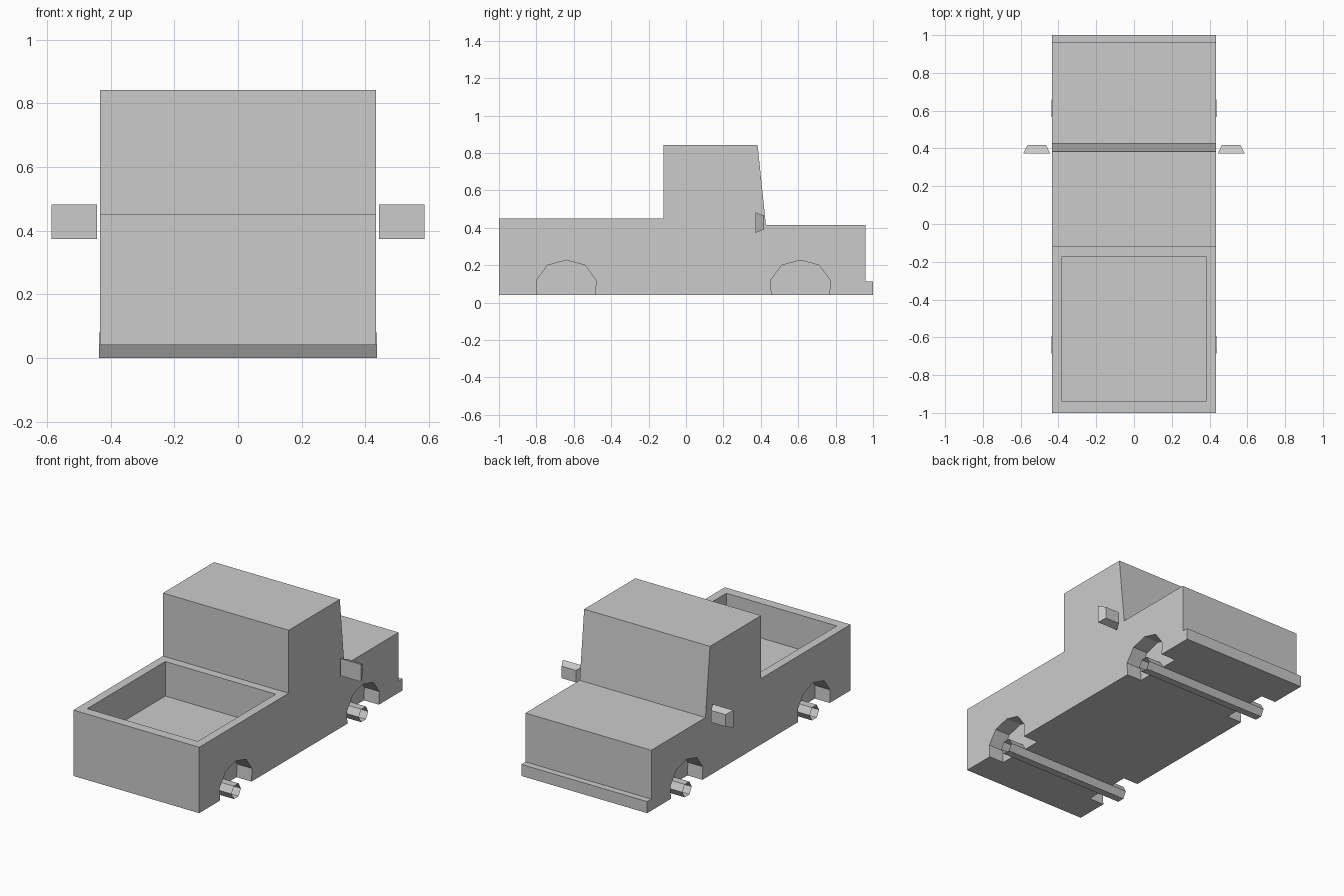
import bpy, bmesh, math

if "Cube" in bpy.data.objects:
    bpy.data.objects.remove(bpy.data.objects["Cube"])

W = 0.433  # half width of the truck


def make_object(name, bm):
    bmesh.ops.recalc_face_normals(bm, faces=bm.faces)
    mesh = bpy.data.meshes.new(name)
    bm.to_mesh(mesh)
    bm.free()
    ob = bpy.data.objects.new(name, mesh)
    bpy.context.collection.objects.link(ob)
    return ob


def extrude_profile(name, profile, x0, x1):
    """Extrude a (y, z) outline along x."""
    bm = bmesh.new()
    face = bm.faces.new([bm.verts.new((x0, y, z)) for y, z in profile])
    new = bmesh.ops.extrude_face_region(bm, geom=[face])["geom"]
    verts = [v for v in new if isinstance(v, bmesh.types.BMVert)]
    bmesh.ops.translate(bm, verts=verts, vec=(x1 - x0, 0, 0))
    return make_object(name, bm)


def cut(target, cutter):
    cutter.hide_render = True
    mod = target.modifiers.new("cut", 'BOOLEAN')
    mod.operation = 'DIFFERENCE'
    mod.solver = 'EXACT'
    mod.object = cutter
    bpy.context.view_layer.objects.active = target
    bpy.ops.object.modifier_apply(modifier=mod.name)
    bpy.data.objects.remove(cutter)


# Body: bed, cab, hood and bumper in one side profile
body = extrude_profile("body", [
    (-1, 0.04), (-1, 0.45), (-0.12, 0.45), (-0.12, 0.842), (0.383, 0.842),
    (0.427, 0.416), (0.96, 0.416), (0.96, 0.112), (1, 0.112), (1, 0.04)], -W, W)

# Cargo bed recess
cut(body, extrude_profile("bed_cutter", [
    (-0.94, 0.235), (-0.94, 0.6), (-0.172, 0.6), (-0.172, 0.235)], -0.38, 0.38))

# Wheel wells and axles
half_arch = [(0.155, -0.05), (0.155, 0.04), (0.159, 0.12), (0.1, 0.2)]
arch = half_arch + [(0, 0.227)] + [(-y, z) for y, z in reversed(half_arch)]
for name, yc in (("rear", -0.64), ("front", 0.612)):
    outline = [(yc + y, z) for y, z in arch]
    for s in (-1, 1):
        cut(body, extrude_profile("well_cutter", outline, s * 0.33, s * 0.6))
    # Open six-sided axle tube
    bm = bmesh.new()
    r = 0.04 / math.cos(math.pi / 6)
    rings = [[bm.verts.new((x, yc + r * math.cos(i * math.pi / 3),
                            0.04 + r * math.sin(i * math.pi / 3)))
              for i in range(6)] for x in (-0.436, 0.436)]
    for i in range(6):
        j = (i + 1) % 6
        bm.faces.new((rings[0][i], rings[0][j], rings[1][j], rings[1][i]))
    make_object(name + "_axle", bm)

# Side mirrors: boxes tapered toward +y
for name, s in (("left", -1), ("right", 1)):
    bm = bmesh.new()
    bmesh.ops.create_cube(bm, size=1)
    for v in bm.verts:
        k = 1 if v.co.y < 0 else 0.69
        v.co = (s * 0.515 + v.co.x * 0.143 * k, 0.395 + v.co.y * 0.045,
                0.428 + v.co.z * 0.108 * k)
    make_object(name + "_side_mirror", bm)
